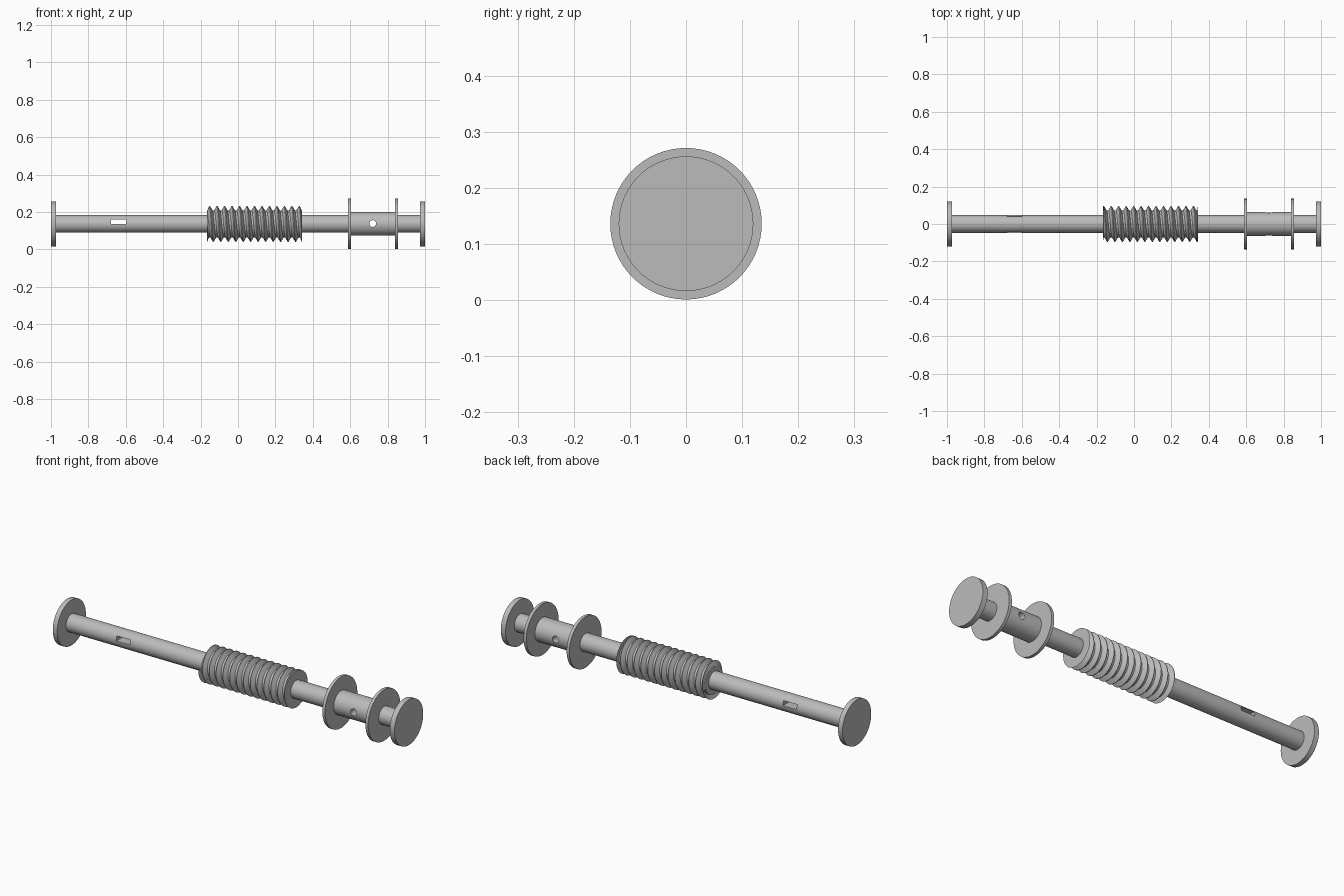
import bpy
import bmesh
import math
from mathutils import Matrix, Vector

cube = bpy.data.objects.get("Cube")
if cube:
    bpy.data.objects.remove(cube, do_unlink=True)

AXIS_Z = 0.136

steel = bpy.data.materials.new("grey steel")
steel.use_nodes = True
steel.diffuse_color = (0.5, 0.5, 0.5, 1)
steel.node_tree.nodes["Principled BSDF"].inputs["Base Color"].default_value = (0.5, 0.5, 0.5, 1)


def add_object(name, bm):
    bmesh.ops.recalc_face_normals(bm, faces=bm.faces)
    mesh = bpy.data.meshes.new(name)
    bm.to_mesh(mesh)
    bm.free()
    mesh.materials.append(steel)
    obj = bpy.data.objects.new(name, mesh)
    bpy.context.collection.objects.link(obj)
    return obj


def select(obj):
    bpy.ops.object.select_all(action='DESELECT')
    obj.select_set(True)
    bpy.context.view_layer.objects.active = obj


def smooth(obj):
    select(obj)
    bpy.ops.object.shade_smooth_by_angle(angle=math.radians(30))


def rod(name, x0, x1, radius, sides=64):
    """Solid cylinder lying along x on the main axis."""
    bm = bmesh.new()
    place = Matrix.Translation(((x0 + x1) / 2, 0, AXIS_Z)) @ Matrix.Rotation(math.pi / 2, 4, 'Y')
    bmesh.ops.create_cone(bm, cap_ends=True, segments=sides, radius1=radius,
                          radius2=radius, depth=x1 - x0, matrix=place)
    return add_object(name, bm)


def cut(obj, cutter):
    mod = obj.modifiers.new("cut", 'BOOLEAN')
    mod.operation = 'DIFFERENCE'
    mod.solver = 'EXACT'
    mod.object = cutter
    select(obj)
    bpy.ops.object.modifier_apply(modifier=mod.name)


# Shaft, spool collar and discs
shaft = rod("shaft", -0.99, 0.99, 0.047)
collar = rod("spool_collar", 0.595, 0.85, 0.063)
discs = [
    rod("right_end_disc", -1.0, -0.974, 0.12),
    rod("left_end_disc", 0.972, 1.0, 0.12),
    rod("inner_spool_flange", 0.588, 0.604, 0.135),
    rod("outer_spool_flange", 0.84, 0.856, 0.135),
]

# Cross slot through the shaft
bm = bmesh.new()
bmesh.ops.create_cube(bm, size=1, matrix=Matrix.Translation((-0.64, 0, 0.148))
                      @ Matrix.Diagonal((0.08, 0.4, 0.024, 1)))
slot = add_object("slot_cutter", bm)
slot.hide_render = True

# Pin hole through the collar and shaft
bm = bmesh.new()
bmesh.ops.create_cone(bm, cap_ends=True, segments=32, radius1=0.018, radius2=0.018, depth=0.4,
                      matrix=Matrix.Translation((0.72, 0, AXIS_Z + 0.002))
                      @ Matrix.Rotation(math.pi / 2, 4, 'X'))
pin = add_object("pin_cutter", bm)
pin.hide_render = True

cut(shaft, slot)
cut(shaft, pin)
cut(collar, pin)
for cutter in (slot, pin):
    bpy.data.objects.remove(cutter, do_unlink=True)

# Worm core and its helical thread, trimmed flat at both ends
START, END, PITCH = -0.165, 0.341, 0.04
ROOT, CREST, STEPS = 0.073, 0.096, 48
core = rod("worm_core", START, END, ROOT)

profile = [(-0.42, ROOT - 0.003), (-0.04, CREST), (0.04, CREST), (0.42, ROOT - 0.003)]
turns = math.ceil((END - START) / PITCH) + 2
bm = bmesh.new()
rows = []
for i in range(turns * STEPS + 1):
    turn = i / STEPS
    angle = 2 * math.pi * turn + math.pi / 2
    row = []
    for offset, radius in profile:
        x = -0.152 + PITCH * (turn - 1 + offset)
        x = min(max(x, START), END)
        row.append(bm.verts.new((x, radius * math.cos(angle), AXIS_Z + radius * math.sin(angle))))
    rows.append(row)
for a, b in zip(rows, rows[1:]):
    for k in range(len(profile) - 1):
        quad = (a[k], a[k + 1], b[k + 1], b[k])
        # Leave out the strips trimmed away beyond the ends
        if all(v.co.x <= START for v in quad) or all(v.co.x >= END for v in quad):
            continue
        bm.faces.new(quad)
    # Close the trimmed thread flush with the worm's end planes
    for limit in (START, END):
        for k in range(len(profile) - 1):
            quad = (a[k], a[k + 1], b[k + 1], b[k])
            inside = a[0].co.x < END and a[-1].co.x > START
            if inside and all(v.co.x == limit for v in quad):
                bm.faces.new(quad)
loose = [v for v in bm.verts if not v.link_faces]
bmesh.ops.delete(bm, geom=loose, context='VERTS')
thread = add_object("worm_thread", bm)

for obj in [shaft, collar, core, thread] + discs:
    smooth(obj)
